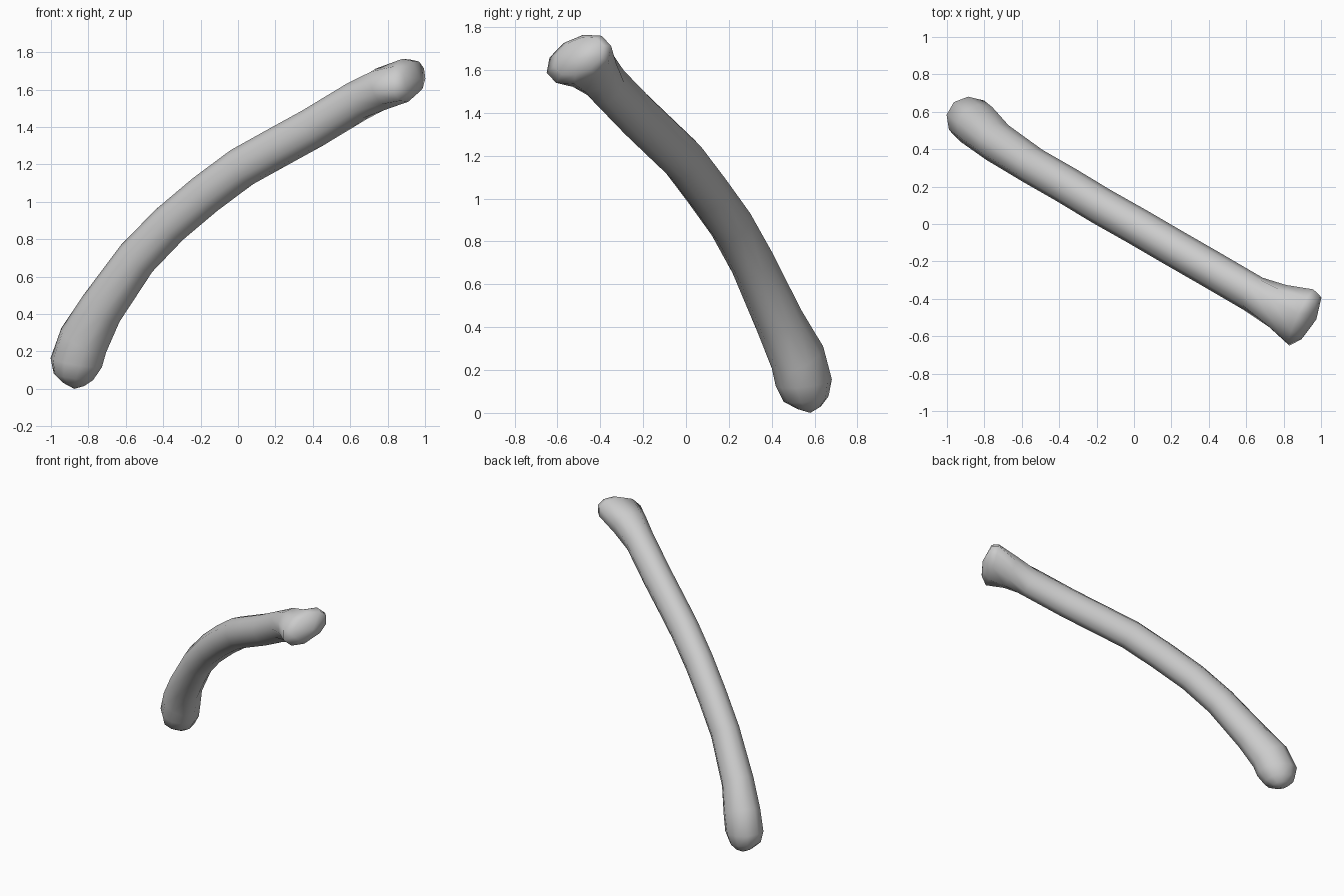
import bpy, bmesh
from math import sin, cos, pi, radians
from mathutils import Vector

if "Cube" in bpy.data.objects:
    bpy.data.objects.remove(bpy.data.objects["Cube"])

SIDES = 10
ACROSS = Vector((0.5, 0.866, 0))      # level direction square to the bend plane

# Centre, half width across, half thickness, roll in degrees
stations = [
    ((-0.88, 0.575, 0.025), 0.055, 0.06, 0),
    ((-0.88, 0.56, 0.065), 0.105, 0.11, 0),
    ((-0.865, 0.55, 0.14), 0.127, 0.145, 0),
    ((-0.825, 0.52, 0.26), 0.125, 0.14, 0),
    ((-0.73, 0.435, 0.43), 0.11, 0.122, 0),
    ((-0.54, 0.31, 0.70), 0.1, 0.112, 0),
    ((-0.365, 0.21, 0.88), 0.1, 0.11, 0),
    ((-0.175, 0.095, 1.04), 0.1, 0.11, 0),
    ((0.02, -0.015, 1.185), 0.1, 0.11, 0),
    ((0.2, -0.12, 1.285), 0.1, 0.11, 0),
    ((0.4, -0.235, 1.395), 0.1, 0.11, 0),
    ((0.64, -0.375, 1.54), 0.1, 0.11, 0),
    ((0.77, -0.44, 1.605), 0.125, 0.115, 15),
    ((0.895, -0.5, 1.65), 0.175, 0.11, 22),
    ((0.945, -0.5, 1.665), 0.135, 0.085, 22),
]
centres = [Vector(s[0]) for s in stations]


def add_ring(bm, i):
    """Oval ring of vertices square to the path at station i."""
    ahead = centres[min(i + 1, len(centres) - 1)]
    behind = centres[max(i - 1, 0)]
    tangent = (ahead - behind).normalized()
    if i < 3:
        tangent = Vector((0.15, -0.1, 1)).normalized()
    if i >= len(centres) - 2:
        tangent = Vector((0.86, -0.45, 0.2)).normalized()
    side = (ACROSS - tangent * ACROSS.dot(tangent)).normalized()
    up = side.cross(tangent)
    if up.z < 0:
        up = -up
    _, wide, thick, roll = stations[i]
    r = radians(roll)
    major = side * cos(r) + up * sin(r)
    minor = up * cos(r) - side * sin(r)
    ring = []
    for k in range(SIDES):
        a = 2 * pi * k / SIDES
        ring.append(bm.verts.new(centres[i] + major * wide * cos(a) + minor * thick * sin(a)))
    return ring


def close_end(bm, ring, tip):
    pole = bm.verts.new(tip)
    for k in range(SIDES):
        bm.faces.new((ring[k], ring[(k + 1) % SIDES], pole))


# Shaft with a rounded foot and a flared head
bm = bmesh.new()
rings = [add_ring(bm, i) for i in range(len(stations))]
for a, b in zip(rings, rings[1:]):
    for k in range(SIDES):
        n = (k + 1) % SIDES
        bm.faces.new((a[k], a[n], b[n], b[k]))
close_end(bm, rings[0], (-0.875, 0.58, 0.0))
close_end(bm, rings[-1], (0.975, -0.51, 1.655))
bmesh.ops.recalc_face_normals(bm, faces=bm.faces)

mesh = bpy.data.meshes.new("curved_bone")
bm.to_mesh(mesh)
bm.free()
mesh.shade_smooth()

grey = bpy.data.materials.new("plain_grey")
grey.use_nodes = True
grey.diffuse_color = (0.6, 0.6, 0.6, 1)
grey.node_tree.nodes["Principled BSDF"].inputs["Base Color"].default_value = (0.6, 0.6, 0.6, 1)
mesh.materials.append(grey)

bone = bpy.data.objects.new("curved_bone", mesh)
bpy.context.scene.collection.objects.link(bone)
